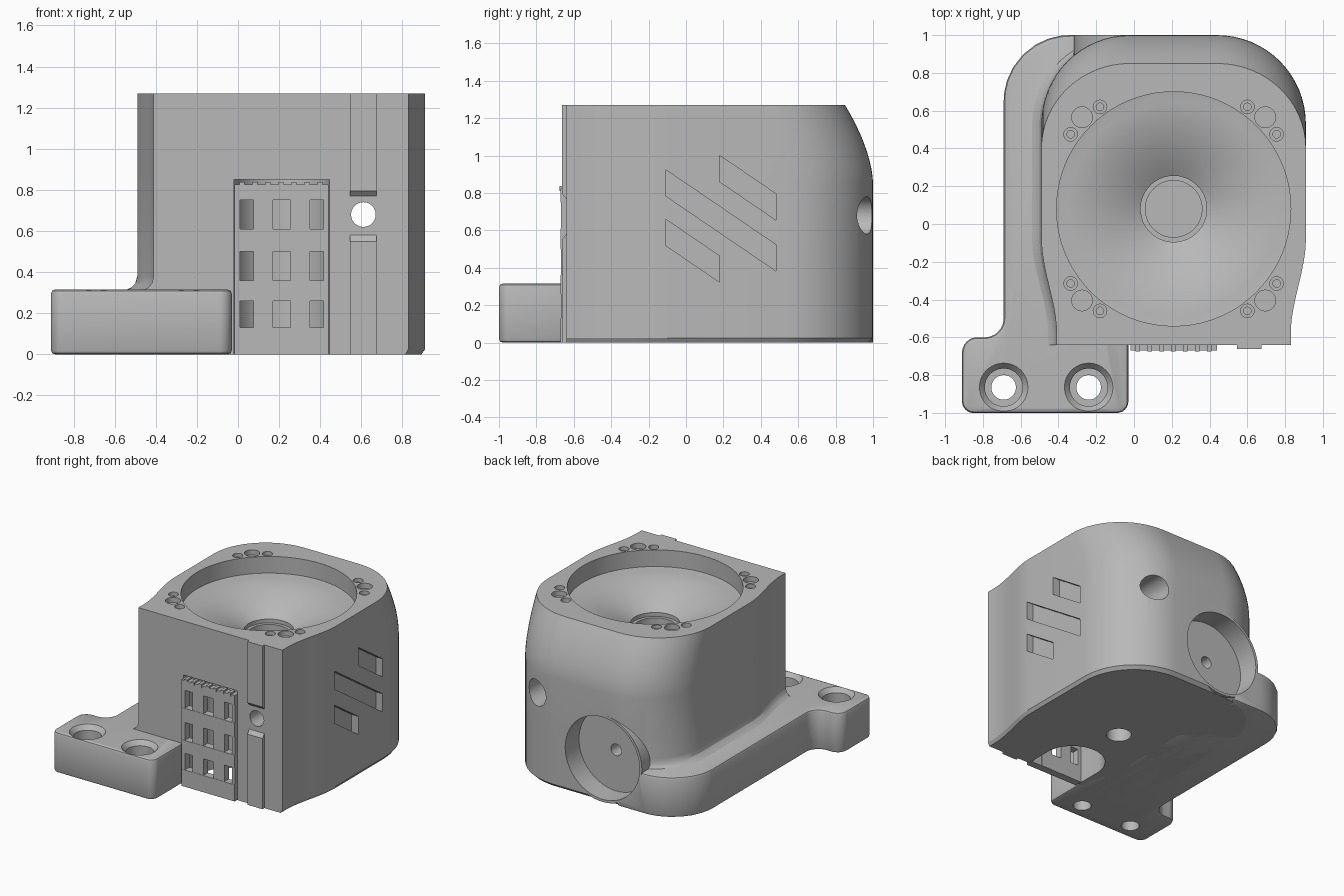
import bpy, bmesh, math
from mathutils import Vector, Matrix

if "Cube" in bpy.data.objects:
    bpy.data.objects.remove(bpy.data.objects["Cube"], do_unlink=True)

GREY = (0.48, 0.48, 0.48, 1)
mat = bpy.data.materials.new("plain grey")
mat.use_nodes = True
mat.diffuse_color = GREY
mat.node_tree.nodes["Principled BSDF"].inputs["Base Color"].default_value = GREY


def finish(bm, name):
    bmesh.ops.recalc_face_normals(bm, faces=bm.faces)
    mesh = bpy.data.meshes.new(name)
    bm.to_mesh(mesh)
    bm.free()
    mesh.materials.append(mat)
    ob = bpy.data.objects.new(name, mesh)
    bpy.context.collection.objects.link(ob)
    return ob


def loft(name, rings):
    """Skin a stack of equal-length closed rings and cap both ends."""
    bm = bmesh.new()
    rows = [[bm.verts.new(p) for p in ring] for ring in rings]
    n = len(rows[0])
    for a, b in zip(rows, rows[1:]):
        for i in range(n):
            j = (i + 1) % n
            bm.faces.new((a[i], a[j], b[j], b[i]))
    bm.faces.new(rows[0])
    bm.faces.new(rows[-1])
    return finish(bm, name)


def lathe(name, profile, at, along_y=False, n=48):
    """Turned solid from (radius, height) pairs; along_y makes height point to -y."""
    turn = Matrix.Rotation(math.pi / 2, 3, 'X') if along_y else Matrix.Identity(3)
    rings = []
    for r, h in profile:
        rings.append([turn @ Vector((r * math.cos(2 * math.pi * i / n),
                                     r * math.sin(2 * math.pi * i / n), h)) + Vector(at)
                      for i in range(n)])
    return loft(name, rings)


def prism(name, outline, lo, hi):
    return loft(name, [[(x, y, z) for x, y in outline] for z in (lo, hi)])


def rounded(corners, steps=8):
    """Outline from (x, y, radius) corners, each radius filleted."""
    pts = []
    for i, (x, y, r) in enumerate(corners):
        p = Vector((x, y))
        if r == 0:
            pts.append(p)
            continue
        u = (Vector(corners[i - 1][:2]) - p).normalized()
        v = (Vector(corners[(i + 1) % len(corners)][:2]) - p).normalized()
        half = u.angle(v) / 2
        c = p + (u + v).normalized() * (r / math.sin(half))
        t = r / math.tan(half)
        a, b = p + u * t - c, p + v * t - c
        for k in range(steps + 1):
            w = a.lerp(b, k / steps) if k not in (0, steps) else (a if k == 0 else b)
            pts.append(c + w.normalized() * r)
    return pts


def box(name, x, y, z):
    return prism(name, [(x[0], y[0]), (x[1], y[0]), (x[1], y[1]), (x[0], y[1])], *z)


def apply(ob, mod):
    bpy.context.view_layer.objects.active = ob
    bpy.ops.object.modifier_apply(modifier=mod.name)


def cut(ob, cutter, keep=False):
    cutter.hide_render = True
    mod = ob.modifiers.new("cut", 'BOOLEAN')
    mod.operation, mod.solver, mod.object = 'DIFFERENCE', 'EXACT', cutter
    apply(ob, mod)
    if not keep:
        bpy.data.objects.remove(cutter, do_unlink=True)


def smooth(ob):
    bpy.ops.object.select_all(action='DESELECT')
    ob.select_set(True)
    bpy.context.view_layer.objects.active = ob
    bpy.ops.object.shade_smooth_by_angle(angle=math.radians(28))


# Housing shell: symmetric section, back leaning in near the top
MID = 0.21


def section(z, inset=0.0, flare=0.0):
    t = max(0, (z - 0.85) / 0.42) ** 1.7
    back, start = 1.0 - 0.15 * t, 0.53 - 0.13 * t
    half = [(0.62, -0.64)]
    for k in range(13):
        s = k / 12
        half.append((0.62 + 0.08 * s * s * (3 - 2 * s), -0.58 + 0.5 * s))
    for k in range(17):
        a = math.pi / 2 * k / 16
        half.append((0.23 + 0.47 * math.cos(a), start + (back - start) * math.sin(a)))
    ring = [(MID + x, y) for x, y in half]
    ring += [(MID - x - flare * x / 0.7, y) for x, y in reversed(half)]
    if inset:
        ring = [(MID + (x - MID) * (1 - inset), y * (1 - inset) if y > 0 else y) for x, y in ring]
    return [(x, y, z) for x, y in ring]


levels = [section(0, inset=0.025), section(0.025)]
levels += [section(z, flare=f) for z, f in ((0.25, 0), (0.29, 0.07), (0.31, 0.06),
                                            (0.325, 0.03), (0.345, 0.01), (0.38, 0))]
levels += [section(0.85 + 0.42 * k / 10) for k in range(11)]
housing = loft("housing", levels)

# Speaker cone, cap well and the bottom port
cone = [(0.15, 0.91), (0.15, 0.96), (0.175, 0.96), (0.175, 0.99)]
for k in range(1, 11):
    s = k / 10
    cone.append((0.175 + 0.425 * s, 0.99 + 0.147 * (1 - (1 - s) ** 1.8)))
cone += [(0.62, 1.14), (0.62, 1.4)]
cut(housing, lathe("cone_cutter", cone, (MID, 0.08, 0), n=80))
cut(housing, lathe("port_cutter", [(0.09, -0.1), (0.09, 0.3)], (MID, 0.08, 0)))

# Screw and insert holes around the speaker
for sx in (-1, 1):
    for sy in (-1, 1):
        cut(housing, lathe("insert_cutter", [(0.055, 1.23), (0.055, 1.35)],
                           (MID + sx * 0.485, 0.08 + sy * 0.485, 0), n=24))
        for dx, dy in ((0.545, 0.395), (0.39, 0.54)):
            cut(housing, lathe("screw_cutter", [(0.02, 1.17), (0.02, 1.24), (0.036, 1.24),
                                                (0.036, 1.35)],
                               (MID + sx * dx, 0.08 + sy * dy, 0), n=20))

# Slanted vents on the +x side
for y0, y1, z0 in ((-0.11, 0.48, 0.925), (0.18, 0.48, 1.0), (-0.11, 0.18, 0.66)):
    z1 = z0 - 0.68 * (y1 - y0)
    quad = [(y0, z0), (y1, z1), (y1, z1 - 0.14), (y0, z0 - 0.14)]
    cut(housing, loft("vent_cutter", [[(x, y, z) for y, z in quad] for x in (0.85, 1.0)]))

# Sight hole running front to back, wider at the back
cut(housing, lathe("sight_cutter", [(0.1, -1.1), (0.1, -0.6), (0.06, -0.6), (0.06, 0.8)],
                   (0.61, 0, 0.68), True))

# Round-backed channel behind the grille
channel = rounded([(-0.02, -0.75, 0), (0.445, -0.75, 0), (0.445, -0.2, 0.23),
                   (-0.02, -0.2, 0.23)], 12)
cut(housing, prism("channel_cutter", channel, -0.1, 0.85))

# Base strip and mounting foot
outline = rounded([(-0.03, -1, 0.06), (-0.03, -0.55, 0), (-0.1, -0.4, 0), (-0.1, 1, 0),
                   (-0.69, 1, 0.35), (-0.69, -0.6, 0.1), (-0.91, -0.6, 0.08),
                   (-0.91, -1, 0.06)])
base = prism("mounting_base", outline, 0, 0.315)
bevel = base.modifiers.new("bevel", 'BEVEL')
bevel.width, bevel.segments, bevel.limit_method = 0.02, 2, 'ANGLE'
bevel.angle_limit = math.radians(60)
apply(base, bevel)
for x in (-0.69, -0.24):
    cut(base, lathe("bolt_cutter", [(0.065, -0.1), (0.065, 0.2), (0.1, 0.2), (0.1, 0.28),
                                    (0.13, 0.317), (0.13, 0.4)], (x, -0.865, 0)))

# Round cup on the back
cup_at = (0.02, 0, 0.34)
cup = lathe("back_cup", [(0.34, -1.0), (0.34, -0.6)], cup_at, True, 64)
recess = lathe("recess_cutter", [(0.045, -0.7), (0.045, -0.83), (0.32, -0.83), (0.32, -1.1)],
               cup_at, True, 64)
for ob in (housing, base, cup):
    cut(ob, recess, keep=True)
bpy.data.objects.remove(recess, do_unlink=True)
for ob in (housing, base, cup):
    smooth(ob)

# Grille of crossing bars with small teeth on top
for i, x in enumerate(((-0.018, 0.01), (0.075, 0.17), (0.255, 0.35), (0.415, 0.44))):
    box(f"grille_upright_{i + 1}", x, (-0.668, -0.61), (0, 0.825))
for i, z in enumerate(((0, 0.13), (0.26, 0.36), (0.5, 0.61), (0.75, 0.825))):
    box(f"grille_bar_{i + 1}", (-0.018, 0.44), (-0.67, -0.612), z)
for i in range(7):
    x = 0.02 + 0.063 * i
    box(f"grille_tooth_{i + 1}", (x - 0.012, x + 0.012), (-0.675, -0.62), (0.81, 0.838))

# Raised rails with chamfered ends above and below the sight hole
for name, far, near, step in (("lower_rail", 0.0, 0.58, -0.03), ("upper_rail", 1.27, 0.77, 0.025)):
    side = [(-0.63, far), (-0.663, far), (-0.663, near + step), (-0.64, near), (-0.63, near)]
    loft(name, [[(x, y, z) for y, z in side] for x in (0.545, 0.675)])
